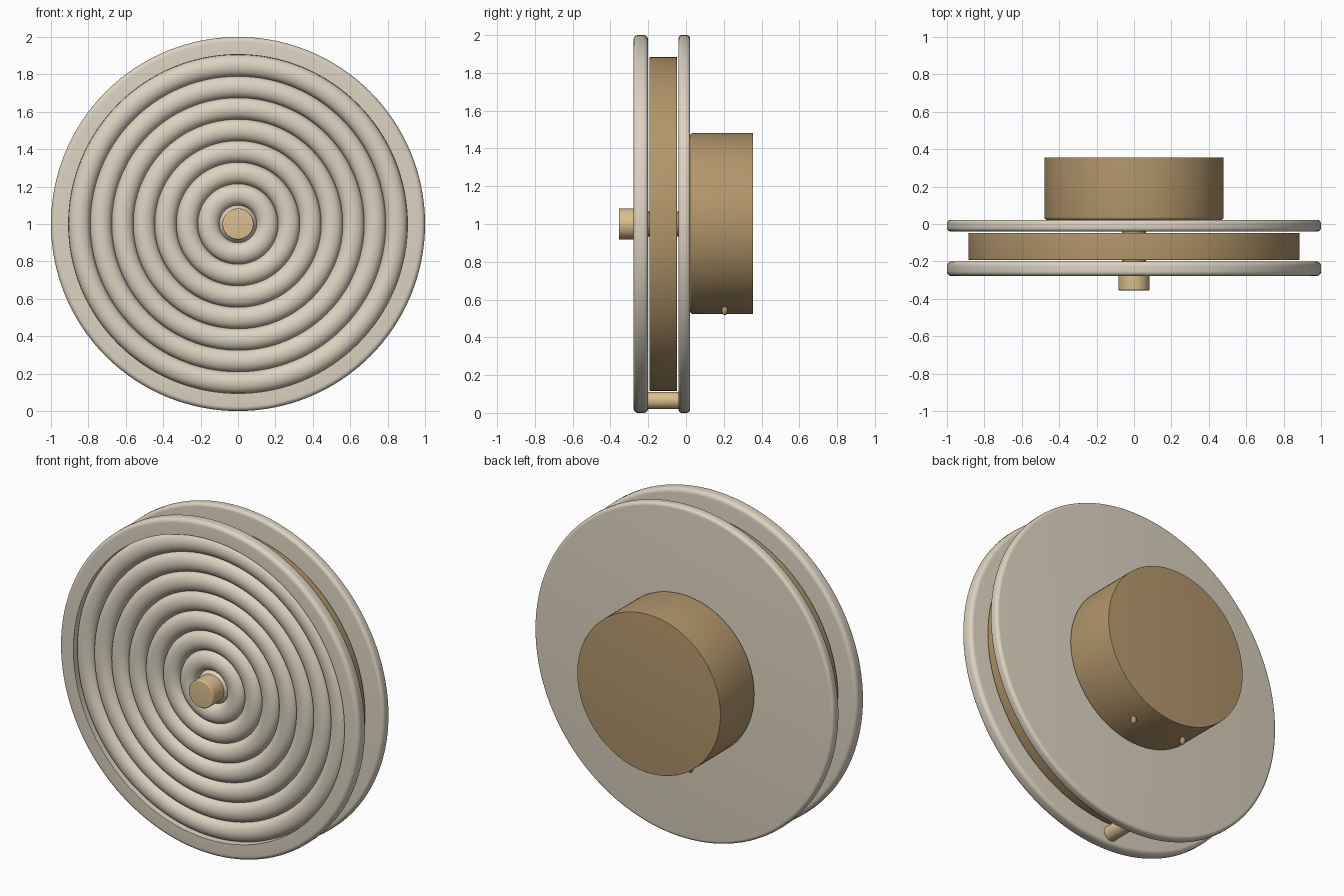
import bpy, bmesh
from math import sin, cos, pi, radians
from mathutils import Matrix, Vector

if "Cube" in bpy.data.objects:
    bpy.data.objects.remove(bpy.data.objects["Cube"], do_unlink=True)


def material(name, rgb):
    m = bpy.data.materials.new(name)
    m.use_nodes = True
    m.diffuse_color = (*rgb, 1)
    bsdf = next(n for n in m.node_tree.nodes if n.type == 'BSDF_PRINCIPLED')
    bsdf.inputs["Base Color"].default_value = (*rgb, 1)
    return m


cream = material("warm cream", (0.72, 0.65, 0.53))
brown = material("wood brown", (0.45, 0.305, 0.147))
tan = material("light tan", (0.71, 0.52, 0.27))


def finish(name, bm, mat):
    mesh = bpy.data.meshes.new(name)
    bm.to_mesh(mesh)
    bm.free()
    mesh.materials.append(mat)
    ob = bpy.data.objects.new(name, mesh)
    bpy.context.collection.objects.link(ob)
    bpy.ops.object.select_all(action='DESELECT')
    ob.select_set(True)
    bpy.context.view_layer.objects.active = ob
    bpy.ops.object.shade_smooth_by_angle(angle=radians(32))
    return ob


def corner(r, y, b, start):
    """Quarter-round corner whose outer limits are radius r and depth y."""
    sy = -1 if start else 1
    arc = [(r - b + b * cos(t * pi / 12), y - sy * b + sy * b * sin(t * pi / 12))
           for t in range(7)]
    return arc[::-1] if start else arc


def lathe(name, profile, mat, z=1.0, segments=128):
    """Spin (radius, y) points about the front-to-back axis at height z."""
    bm = bmesh.new()
    vs = [bm.verts.new((r, y, 0)) for r, y in profile]
    edges = [bm.edges.new(pair) for pair in zip(vs, vs[1:])]
    bmesh.ops.spin(bm, geom=vs + edges, cent=(0, 0, 0), axis=(0, 1, 0),
                   angle=2 * pi, steps=segments)
    bmesh.ops.remove_doubles(bm, verts=bm.verts, dist=0.00005)
    bmesh.ops.recalc_face_normals(bm, faces=bm.faces)
    bmesh.ops.translate(bm, verts=bm.verts, vec=(0, 0, z))
    return finish(name, bm, mat)


def disc(name, r, y0, y1, b0, b1, mat, **kw):
    profile = [(0, y0)] + corner(r, y0, b0, True) + corner(r, y1, b1, False) + [(0, y1)]
    return lathe(name, profile, mat, **kw)


# Front plate with concentric rounded ridges inside a plain rim
front, step, first, depth = -0.278, 0.115, 0.1, 0.045
ridges = [(0, front + depth), (first - 0.02, front + 0.02)]
for k in range(7):
    mid = first + step * (k + 0.5)
    ridges += [(mid - step / 2 * cos(pi * i / 14),
                front + 0.003 + depth * (1 - sin(pi * i / 14))) for i in range(15)]
rim = [(0.906, front)] + corner(1, front, 0.025, True) + corner(1, -0.2, 0.025, False)
lathe("front_plate", ridges + rim + [(0, -0.2)], cream)

# Back plate, inner drum and rear housing
disc("back_plate", 1.0, -0.04, 0.022, 0.02, 0.02, cream)
disc("inner_drum", 0.885, -0.193, -0.047, 0.006, 0.006, brown)
disc("rear_housing", 0.479, 0.022, 0.355, 0.015, 0.002, brown, z=1.003)

# Central axle, front knob and lower spacer peg
disc("axle", 0.065, -0.21, -0.03, 0.002, 0.002, brown, segments=48)
disc("front_knob", 0.083, -0.355, -0.22, 0.006, 0.002, tan, segments=64)
disc("spacer_peg", 0.045, -0.205, -0.035, 0.002, 0.002, tan, z=0.066, segments=48)

# Two small studs under the rear housing
for side, x in (("left", 0.175), ("right", -0.175)):
    bm = bmesh.new()
    bmesh.ops.create_uvsphere(bm, u_segments=16, v_segments=10, radius=0.016)
    bmesh.ops.scale(bm, vec=Vector((1, 1, 1.6)), verts=bm.verts)
    bmesh.ops.translate(bm, vec=(x, 0.205, 0.542), verts=bm.verts)
    finish(side + "_stud", bm, brown)
